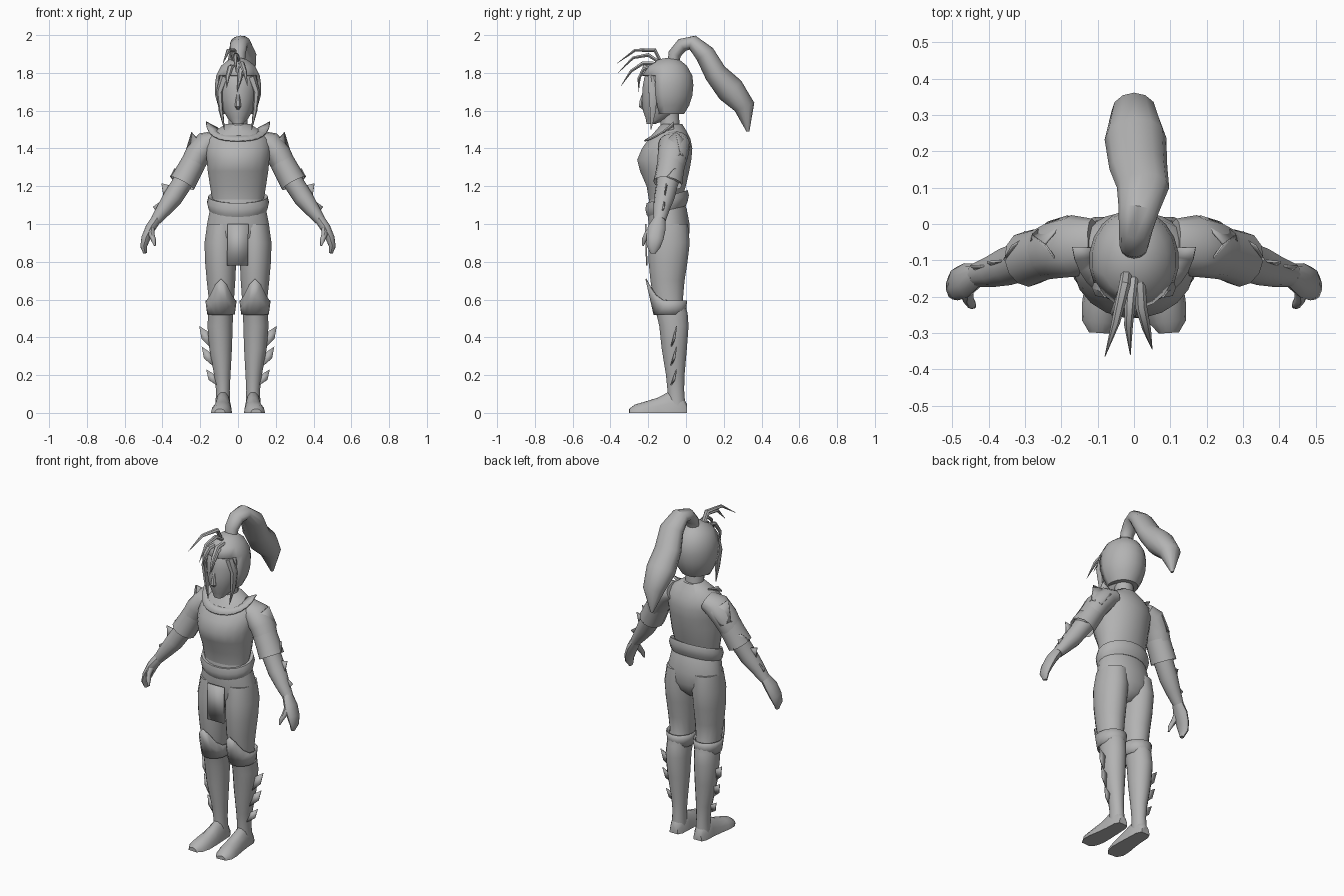
import bpy, bmesh, math
from mathutils import Vector

grey = bpy.data.materials.new("warm_grey")
grey.diffuse_color = (0.45, 0.45, 0.45, 1)


def finish(name, bm, mirror=False, thick=0, angle=45):
    """Turn a bmesh into a smooth-shaded object, optionally mirrored or thickened."""
    bmesh.ops.recalc_face_normals(bm, faces=bm.faces)
    mesh = bpy.data.meshes.new(name)
    bm.to_mesh(mesh)
    bm.free()
    mesh.materials.append(grey)
    mesh.shade_smooth()
    mesh.set_sharp_from_angle(angle=math.radians(angle))
    ob = bpy.data.objects.new(name, mesh)
    bpy.context.collection.objects.link(ob)
    if thick:
        mod = ob.modifiers.new("thickness", 'SOLIDIFY')
        mod.thickness, mod.offset = thick, 0
    if mirror:
        ob.modifiers.new("mirror", 'MIRROR')
    return ob


def skin(bm, rings, caps=True):
    """Bridge rings of points into a closed tube."""
    loops = [[bm.verts.new(p) for p in r] for r in rings]
    n = len(loops[0])
    for a, b in zip(loops, loops[1:]):
        for i in range(n):
            j = (i + 1) % n
            bm.faces.new((a[i], a[j], b[j], b[i]))
    if caps:
        bm.faces.new(loops[0])
        bm.faces.new(loops[-1])


def stack(name, rings, n=16, mirror=False, tilt=0, caps=True, cut=None, thick=0):
    """Level elliptical rings: (x, y, z, x radius, y radius)."""
    bm = bmesh.new()
    out = []
    for x, y, z, rx, ry in rings:
        ring = []
        for i in range(n):
            a = math.tau * (i + .5) / n
            dy = ry * math.sin(a)
            ring.append((x + rx * math.cos(a), y + dy, z + tilt * dy))
        out.append(ring)
    skin(bm, out, caps)
    if cut:
        gone = [f for f in bm.faces if cut(f.calc_center_median())]
        bmesh.ops.delete(bm, geom=gone, context='FACES')
    return finish(name, bm, mirror, thick)


def tube(name, pts, ref, n=10, mirror=False, caps=True, floor=False):
    """Rings square to a path: (x, y, z, radius along ref, other radius)."""
    bm = bmesh.new()
    ps = [Vector(p[:3]) for p in pts]
    out = []
    for i, p in enumerate(ps):
        t = (ps[min(i + 1, len(ps) - 1)] - ps[max(i - 1, 0)]).normalized()
        u = (Vector(ref) - t * t.dot(Vector(ref))).normalized()
        v = t.cross(u)
        ring = []
        for k in range(n):
            a = math.tau * k / n
            q = p + u * pts[i][3] * math.cos(a) + v * pts[i][4] * math.sin(a)
            if floor:
                q.z = max(q.z, 0)
            ring.append(q)
        out.append(ring)
    skin(bm, out, caps)
    return finish(name, bm, mirror)


def plate(name, outline, thick=.006, mirror=True):
    bm = bmesh.new()
    bm.faces.new([bm.verts.new(p) for p in outline])
    return finish(name, bm, mirror, thick, 20)


X, Y = (1, 0, 0), (0, 1, 0)

# Torso, hips and rolled belt
stack("tunic", [(0, -.11, 1.13, .138, .088), (0, -.105, 1.2, .15, .105),
                (0, -.113, 1.28, .162, .132), (0, -.115, 1.34, .168, .145),
                (0, -.1, 1.4, .175, .135), (0, -.087, 1.45, .165, .112),
                (0, -.08, 1.49, .125, .085), (0, -.075, 1.53, .065, .055)], 20)
stack("hips", [(0, -.11, 1.16, .13, .08), (0, -.1, 1.08, .15, .105),
               (0, -.09, 1.0, .166, .11), (0, -.09, .93, .172, .108),
               (0, -.09, .88, .12, .09), (0, -.09, .84, .03, .05)], 20)
stack("belt", [(0, -.1, 1.065, .148, .1), (0, -.1, 1.085, .158, .11),
               (0, -.1, 1.115, .165, .117), (0, -.1, 1.145, .158, .11),
               (0, -.1, 1.14, .135, .09)], 20, tilt=.32)
plate("front_cloth", [(-.055, -.213, 1.0), (.055, -.213, 1.0),
                      (.052, -.208, .78), (-.058, -.208, .78)], .008, False)
stack("neck", [(0, -.08, 1.46, .065, .06), (0, -.085, 1.53, .052, .052),
               (0, -.095, 1.62, .055, .058)], 12)

# Open collar rising into a point at each end
bm = bmesh.new()
rows = []
for i in range(15):
    a = math.radians(-100 + 200 * i / 14)
    c, s = math.cos(a), math.sin(a)
    e = abs(i - 7) / 7
    rows.append((bm.verts.new((.105 * s, -.08 - .085 * c, 1.475 + .03 * e ** 2)),
                 bm.verts.new(((.15 + .022 * e ** 3) * s, -.088 - .132 * c, 1.44 + .1 * e ** 2.5))))
for a, b in zip(rows, rows[1:]):
    bm.faces.new((a[0], b[0], b[1], a[1]))
finish("collar", bm, thick=.008)

# Head, nose and hair cap with a face opening
stack("head", [(0, -.185, 1.53, .028, .024), (0, -.147, 1.56, .056, .068),
               (0, -.13, 1.6, .08, .1), (0, -.11, 1.66, .1, .125),
               (0, -.103, 1.72, .11, .13), (0, -.1, 1.78, .106, .122),
               (0, -.095, 1.83, .08, .09), (0, -.09, 1.86, .035, .04)], 16)
tube("nose", [(0, -.225, 1.69, .01, .008), (0, -.235, 1.65, .013, .012),
              (0, -.237, 1.625, .017, .016), (0, -.225, 1.61, .01, .008)], X, 6)
stack("hair_cap", [(0, -.1, 1.585, .082, .088), (0, -.1, 1.63, .104, .115),
                   (0, -.1, 1.68, .118, .131), (0, -.1, 1.735, .12, .137),
                   (0, -.1, 1.785, .113, .131), (0, -.097, 1.835, .088, .1),
                   (0, -.09, 1.868, .045, .052), (0, -.088, 1.876, .01, .01)], 20,
      cut=lambda c: c.z < 1.6 and c.z < 1.584 or c.z < 1.76 and c.y < -.155, thick=.008)

# Hair: ponytail, flying fringe and side locks
tube("ponytail", [(0, -.07, 1.83, .035, .03), (0, -.06, 1.9, .04, .034),
                  (.004, -.02, 1.948, .046, .036), (.012, .035, 1.96, .055, .04),
                  (.025, .1, 1.9, .072, .053), (.012, .155, 1.8, .08, .06),
                  (.004, .235, 1.71, .085, .075), (0, .31, 1.62, .062, .056),
                  (0, .328, 1.49, .008, .008)], X, 12)
strands = [[(-.02, -.13, 1.85), (-.025, -.165, 1.92), (-.05, -.27, 1.92), (-.08, -.365, 1.85)],
           [(0, -.13, 1.85), (-.01, -.2, 1.895), (-.015, -.28, 1.88), (-.01, -.36, 1.8)],
           [(.015, -.13, 1.85), (.02, -.23, 1.85), (.035, -.29, 1.81), (.05, -.345, 1.73)],
           [(-.02, -.15, 1.84), (-.04, -.22, 1.83), (-.055, -.245, 1.78), (-.06, -.25, 1.72)],
           [(.01, -.15, 1.84), (.015, -.225, 1.82), (.01, -.25, 1.77), (-.005, -.25, 1.7)]]
for i, path in enumerate(strands):
    tube(f"fringe_strand_{i + 1}", [(*p, r, r * .7) for p, r in zip(path, (.014, .016, .012, .001))], X, 6)
tube("side_lock", [(.07, -.185, 1.78, .025, .02), (.098, -.175, 1.7, .018, .026),
                   (.09, -.175, 1.6, .012, .018), (.072, -.185, 1.5, .002, .002)], X, 6, True)

# Arms, elbow cuffs and shoulder guards
tube("arm", [(.11, -.055, 1.445, .07, .05), (.165, -.06, 1.425, .085, .068),
             (.215, -.07, 1.365, .08, .068), (.26, -.085, 1.28, .07, .062),
             (.3, -.1, 1.21, .057, .053), (.345, -.115, 1.14, .054, .052),
             (.39, -.13, 1.08, .044, .041), (.435, -.14, 1.02, .033, .029)], Y, 12, True)
tube("elbow_cuff", [(.235, -.078, 1.325, .074, .066), (.265, -.087, 1.27, .074, .068),
                    (.295, -.097, 1.215, .077, .07)], Y, 12, True, caps=False)
plate("cuff_point", [(.3, -.04, 1.29), (.335, -.06, 1.295), (.358, -.1, 1.25), (.3, -.022, 1.21)])
plate("shoulder_guard_side", [(.245, -.055, 1.485), (.2, -.12, 1.43), (.25, -.13, 1.37),
                              (.29, -.1, 1.33), (.28, -.03, 1.37)])
plate("shoulder_guard_back", [(.245, -.055, 1.485), (.28, -.03, 1.37), (.235, .005, 1.34),
                              (.18, .022, 1.42)])
plate("forearm_fin_upper", [(.345, -.1, 1.2), (.405, -.105, 1.215), (.392, -.115, 1.13)])
plate("forearm_fin_lower", [(.395, -.115, 1.13), (.45, -.115, 1.09), (.43, -.13, 1.06)])

# Hands
tube("palm_and_fingers", [(.43, -.14, 1.03, .031, .028), (.463, -.155, .98, .048, .028),
                          (.488, -.165, .925, .046, .025), (.5, -.172, .88, .036, .018),
                          (.492, -.175, .845, .014, .01)], Y, 10, True)
tube("thumb", [(.458, -.17, .985, .022, .018), (.458, -.205, .945, .017, .016),
               (.447, -.222, .915, .013, .013), (.44, -.228, .885, .005, .005)], Y, 8, True)

# Legs
stack("leg", [(.085, -.088, 1.0, .08, .1), (.092, -.09, .9, .087, .112),
              (.092, -.095, .8, .084, .105), (.09, -.098, .7, .077, .092),
              (.088, -.095, .6, .068, .08), (.092, -.075, .53, .067, .085),
              (.095, -.064, .46, .068, .079), (.092, -.062, .34, .061, .068),
              (.083, -.057, .2, .044, .05), (.08, -.054, .12, .037, .045),
              (.08, -.05, .04, .04, .047)], 16, True)

# Boot cuffs with a pointed knee
bm = bmesh.new()
cuff = []
for t in (0, .5, 1):
    ring = []
    for i in range(16):
        a = math.tau * i / 16
        front = max(0, -math.sin(a)) ** 4
        r = .07 + .01 * t
        ring.append((.09 + r * math.cos(a),
                     -.087 + (.082 + .008 * t) * math.sin(a) - .035 * t * front,
                     .52 + t * (.075 + .115 * front)))
    cuff.append(ring)
skin(bm, cuff, False)
finish("boot_cuff", bm, True, .006)

# Calf fins
for i, (z, x, tx) in enumerate(((.43, .145, .205), (.32, .135, .192), (.2, .11, .168))):
    h = .085 - .015 * i
    plate(f"calf_fin_{i + 1}", [(x, -.08, z - h), (x, -.06, z - h * .1),
                                (tx, -.05, z + .03), (tx - .012, -.06, z - h * .45)])

# Feet with flat soles
tube("foot", [(.08, .004, 0, .028, .05), (.08, -.025, 0, .042, .1),
              (.08, -.09, 0, .045, .115), (.082, -.15, 0, .05, .082),
              (.087, -.22, 0, .056, .06), (.094, -.27, 0, .05, .045),
              (.096, -.3, 0, .028, .022)], X, 14, True, floor=True)
